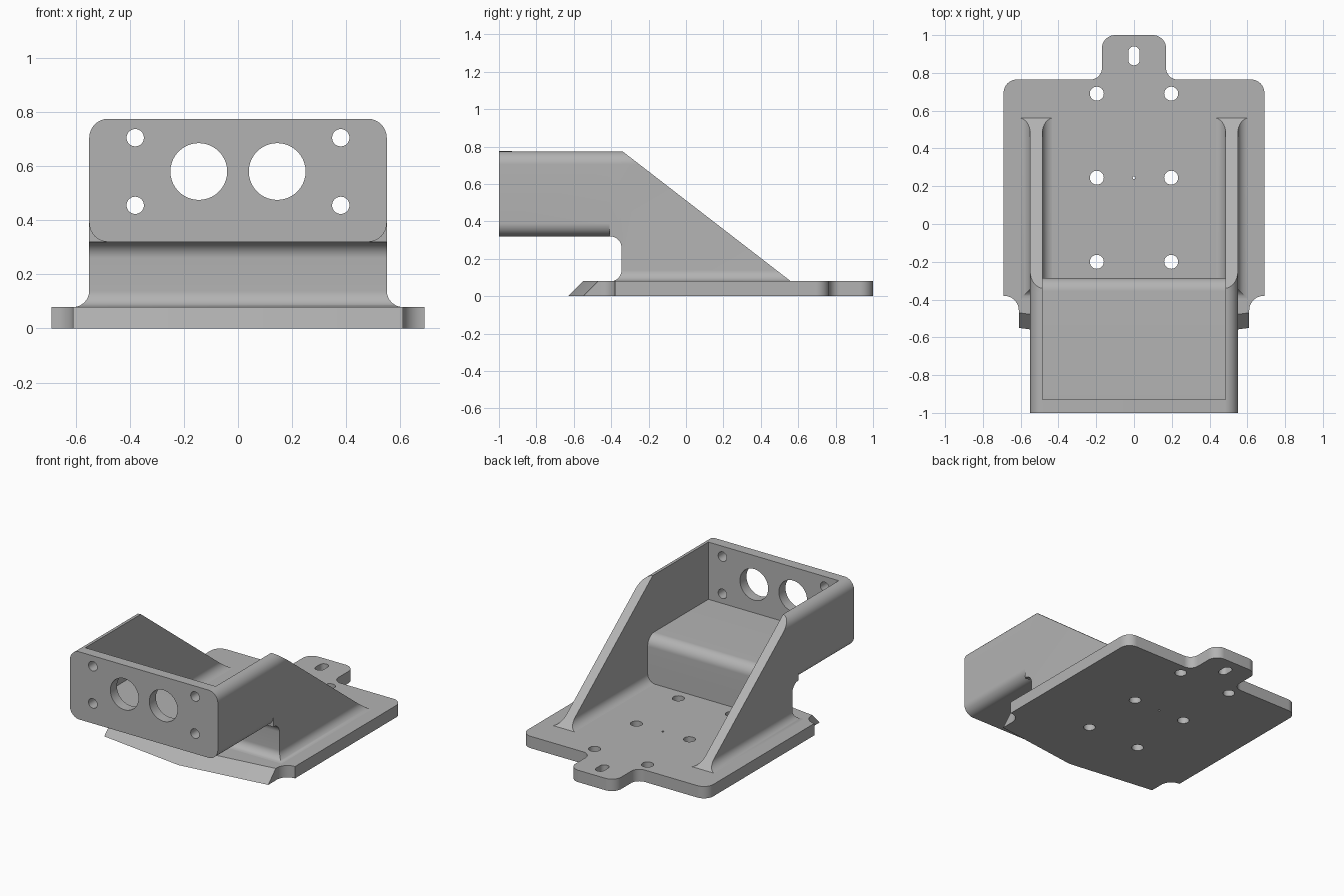
import bpy, bmesh, math
from mathutils import Vector

cube = bpy.data.objects.get("Cube")
if cube:
    bpy.data.objects.remove(cube, do_unlink=True)

grey = bpy.data.materials.new("light_grey")
grey.use_nodes = True
colour = (0.45, 0.45, 0.45, 1)
grey.diffuse_color = colour
grey.node_tree.nodes["Principled BSDF"].inputs["Base Color"].default_value = colour


def outline(points, steps=10):
    """Polygon from (a, b[, radius]) corners, with rounded corners."""
    result = []
    for i, corner in enumerate(points):
        p = Vector(corner[:2])
        if len(corner) == 2:
            result.append(p)
            continue
        r = corner[2]
        d1 = (Vector(points[i - 1][:2]) - p).normalized()
        d2 = (Vector(points[(i + 1) % len(points)][:2]) - p).normalized()
        half = d1.angle(d2) / 2
        centre = p + (d1 + d2).normalized() * r / math.sin(half)
        v1 = p + d1 * r / math.tan(half) - centre
        v2 = p + d2 * r / math.tan(half) - centre
        for s in range(steps + 1):
            k = s / steps
            result.append(centre + (v1 * (1 - k) + v2 * k).normalized() * r)
    return result


def mirrored(half):
    """Close a right-hand half outline with its mirror image."""
    return half + [(-c[0],) + tuple(c[1:]) for c in reversed(half)]


def circle(a, b, r, n=40):
    return [(a + r * math.cos(math.tau * i / n), b + r * math.sin(math.tau * i / n))
            for i in range(n)]


def prism(name, points, axis, lo, hi):
    """Extrude a flat outline along an axis."""
    place = {"x": lambda a, b, c: (c, a, b),
             "y": lambda a, b, c: (a, c, b),
             "z": lambda a, b, c: (a, b, c)}[axis]
    bm = bmesh.new()
    low = [bm.verts.new(place(p[0], p[1], lo)) for p in points]
    high = [bm.verts.new(place(p[0], p[1], hi)) for p in points]
    bm.faces.new(low)
    bm.faces.new(high)
    for i in range(len(low)):
        bm.faces.new((low[i - 1], low[i], high[i], high[i - 1]))
    bmesh.ops.recalc_face_normals(bm, faces=bm.faces)
    mesh = bpy.data.meshes.new(name)
    bm.to_mesh(mesh)
    bm.free()
    mesh.materials.append(grey)
    ob = bpy.data.objects.new(name, mesh)
    bpy.context.collection.objects.link(ob)
    return ob


def combine(ob, other, operation):
    """Apply a boolean and discard the second solid."""
    mod = ob.modifiers.new("combine", "BOOLEAN")
    mod.operation = operation
    mod.solver = "EXACT"
    mod.object = other
    bpy.context.view_layer.objects.active = ob
    bpy.ops.object.modifier_apply(modifier=mod.name)
    bpy.data.objects.remove(other, do_unlink=True)


def smooth(ob):
    bpy.ops.object.select_all(action="DESELECT")
    ob.select_set(True)
    bpy.context.view_layer.objects.active = ob
    bpy.ops.object.shade_smooth_by_angle(angle=math.radians(30))


# Base plate with rear tab, notched front corners and shallow pointed front
T = 0.08
plate = prism("base_plate", outline([(0, -0.63)] + mirrored([
    (0.61, -0.55), (0.61, -0.38, 0.078), (0.69, -0.38), (0.69, 0.765, 0.07),
    (0.17, 0.765, 0.06), (0.17, 1.0, 0.07)])), "z", 0, T)
for v in plate.data.vertices:          # slanted front edge
    if v.co.z > T / 2 and v.co.y < -0.5:
        v.co.y += T

# Mounting holes, centre mark and tab slot
for y in (0.69, 0.245, -0.2):
    for x in (-0.197, 0.197):
        combine(plate, prism("cutter", circle(x, y, 0.037), "z", -1, 1), "DIFFERENCE")
combine(plate, prism("cutter", circle(0, 0.245, 0.007, 16), "z", -1, 1), "DIFFERENCE")
slot = outline(mirrored([(0.03, 0.84, 0.029), (0.03, 0.94, 0.029)]))
combine(plate, prism("cutter", slot, "z", -1, 1), "DIFFERENCE")
smooth(plate)

# Bracket pedestal: flared cross-section met by the sloped side profile
B = T - 0.001
TOP = 0.775
bracket = prism("bracket", outline(mirrored([
    (0.615, 0.05), (0.615, B), (0.55, B, 0.06), (0.55, TOP, 0.07)])), "y", -0.8, 0.8)
side = outline([
    (-0.41, 0.05), (-0.41, B), (-0.345, B, 0.06), (-0.345, 0.32, 0.06),
    (-0.41, 0.32), (-0.41, 0.829), (0.599, 0.05)])
combine(bracket, prism("cutter", side, "x", -1, 1), "INTERSECT")

# Overhanging box with rounded long edges
box = outline(mirrored([(0.55, 0.32, 0.07), (0.55, TOP, 0.07)]))
combine(bracket, prism("box", box, "y", -1, -0.36), "UNION")

# Hollow inside, open at the top and rear
cavity = prism("cutter", outline(mirrored([
    (0.42, 0), (0.42, B), (0.485, B, 0.06), (0.485, 1)])), "y", -0.93, 1)
hollow = outline([(-0.95, 1.1), (-0.95, 0.39), (-0.285, 0.39, 0.07),
                  (-0.285, -0.1), (1.1, -0.1), (1.1, 1.1)])
combine(cavity, prism("cutter", hollow, "x", -1, 1), "INTERSECT")
combine(bracket, cavity, "DIFFERENCE")

# Front panel openings
for s in (-1, 1):
    for x, z, r in ((0.145, 0.58, 0.105), (0.38, 0.705, 0.032), (0.38, 0.455, 0.032)):
        combine(bracket, prism("cutter", circle(s * x, z, r), "y", -1.1, -0.8), "DIFFERENCE")
smooth(bracket)
